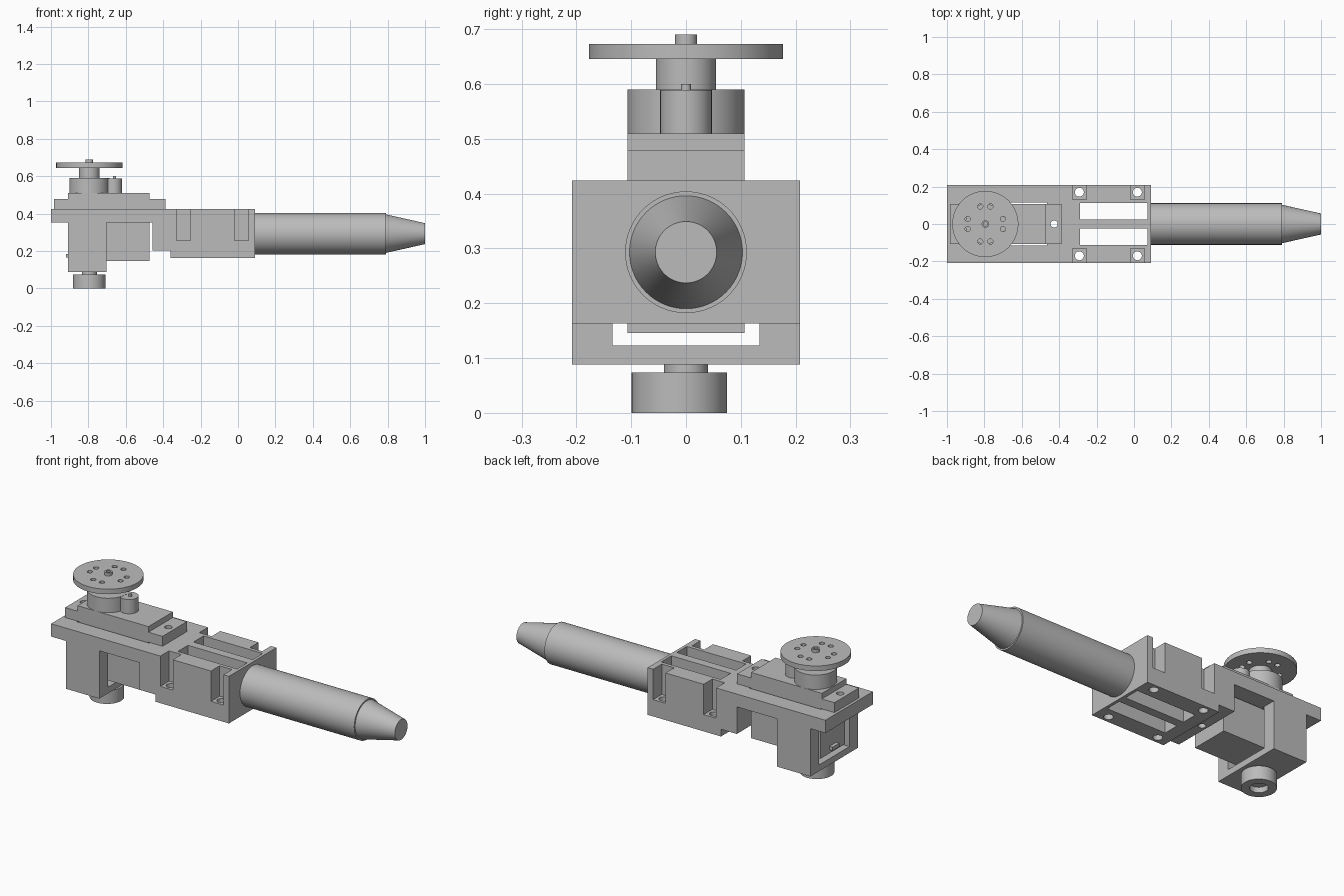
import bpy, bmesh
from math import radians
from mathutils import Matrix, Vector

if "Cube" in bpy.data.objects:
    bpy.data.objects.remove(bpy.data.objects["Cube"], do_unlink=True)

grey = bpy.data.materials.new("plain grey")
grey.diffuse_color = (0.5, 0.5, 0.5, 1)
grey.use_nodes = True
grey.node_tree.nodes["Principled BSDF"].inputs["Base Color"].default_value = (0.5, 0.5, 0.5, 1)


def finish(name, bm):
    bmesh.ops.recalc_face_normals(bm, faces=bm.faces)
    mesh = bpy.data.meshes.new(name)
    bm.to_mesh(mesh)
    bm.free()
    mesh.materials.append(grey)
    ob = bpy.data.objects.new(name, mesh)
    bpy.context.collection.objects.link(ob)
    return ob


def add_box(bm, x, y, z):
    centre = Vector([sum(r) / 2 for r in (x, y, z)])
    size = [r[1] - r[0] for r in (x, y, z)]
    bmesh.ops.create_cube(bm, size=1, matrix=Matrix.Translation(centre) @ Matrix.Diagonal((*size, 1)))


def add_rod(bm, x, y, z, r, segments=48):
    bmesh.ops.create_cone(bm, cap_ends=True, segments=segments, radius1=r, radius2=r,
                          depth=z[1] - z[0], matrix=Matrix.Translation((x, y, sum(z) / 2)))


def box(name, *ranges):
    bm = bmesh.new()
    add_box(bm, *ranges)
    return finish(name, bm)


def rod(name, x, y, z, r):
    bm = bmesh.new()
    add_rod(bm, x, y, z, r)
    return smooth(finish(name, bm))


def smooth(ob):
    bpy.ops.object.select_all(action='DESELECT')
    bpy.context.view_layer.objects.active = ob
    ob.select_set(True)
    bpy.ops.object.shade_smooth_by_angle(angle=radians(30))
    return ob


def cut(ob, bm):
    """Subtract the shapes in bm from ob and bake the result."""
    cutter = finish("cutter", bm)
    cutter.hide_render = True
    mod = ob.modifiers.new("cut", 'BOOLEAN')
    mod.operation, mod.solver, mod.object = 'DIFFERENCE', 'EXACT', cutter
    bpy.context.view_layer.objects.active = ob
    bpy.ops.object.modifier_apply(modifier=mod.name)
    bpy.data.objects.remove(cutter, do_unlink=True)
    smooth(ob)


AXIS = -0.795   # x of the motor axis
W = 0.208       # half width of the bracket
SCREWS = (-0.945, -0.427)

# Bracket: side profile extruded across its width
profile = [(-1, .353), (-.908, .353), (-.908, .088), (-.704, .088), (-.704, .353), (-.457, .353),
           (-.457, .203), (-.36, .203), (-.36, .163), (.09, .163), (.09, .424), (-1, .424)]
bm = bmesh.new()
face = bm.faces.new([bm.verts.new((x, -W, z)) for x, z in profile])
side = bmesh.ops.extrude_face_region(bm, geom=[face])["geom"]
bmesh.ops.translate(bm, verts=[v for v in side if isinstance(v, bmesh.types.BMVert)], vec=(0, 2 * W, 0))
bracket = finish("bracket", bm)

# Openings: leg tunnel, motor slot, two long windows, four side notches
bm = bmesh.new()
add_box(bm, (-.95, -.69), (-.134, .134), (.123, .352))
cut(bracket, bm)
bm = bmesh.new()
add_box(bm, (-.9085, -.465), (-.114, .114), (.33, .5))
for s in (-1, 1):
    add_box(bm, (-.29, .073), sorted((s * .024, s * .112)), (.1, .5))
    for x in (-.292, .018):
        add_box(bm, (x - .038, x + .038), sorted((s * .132, s * .25)), (.256, .5))
cut(bracket, bm)

# Screw holes
bm = bmesh.new()
for x in (-.292, .018):
    for y in (-.17, .17):
        add_rod(bm, x, y, (.1, .3), .024, 24)
for x in SCREWS:
    add_rod(bm, x, 0, (.1, .5), .019, 24)
cut(bracket, bm)

# Barrel with a tapered nose, lying along x
bm = bmesh.new()
rings = []
for x, r in ((.08, .111), (.79, .111), (.79, .103), (1, .056)):
    ring = bmesh.ops.create_circle(bm, segments=64, radius=r,
                                   matrix=Matrix.Translation((x, 0, .293)) @ Matrix.Rotation(radians(90), 4, 'Y'))
    rings.append(ring["verts"])
for a, b in zip(rings, rings[1:]):
    for i in range(64):
        j = (i + 1) % 64
        bm.faces.new((a[i], a[j], b[j], b[i]))
bm.faces.new(rings[0])
bm.faces.new(rings[-1])
smooth(finish("barrel", bm))

# Motor: case, mounting flange, lid and gear housing
box("motor_case", (-.9, -.474), (-.107, .107), (.146, .43))
flange = box("motor_flange", (-.985, -.388), (-.107, .107), (.424, .479))
bm = bmesh.new()
for x in SCREWS:
    add_rod(bm, x, 0, (.4, .5), .019, 24)
cut(flange, bm)
box("motor_lid", (-.908, -.474), (-.107, .107), (.478, .51))
rod("gear_housing", AXIS, 0, (.5, .59), .107)
rod("small_gear_housing", -.667, 0, (.5, .589), .047)
rod("gear_pin", -.66, 0, (.58, .6), .009)
box("cable_stub", (-.92, -.89), (-.03, .03), (.165, .185))

# Output shaft, horn disc and hub
rod("output_shaft", AXIS, 0, (.58, .65), .055)
disc = rod("horn_disc", AXIS, 0, (.645, .673), .177)
bm = bmesh.new()
for s in (-1, 1):
    for t in (-1, 1):
        for dx, dy in ((.094, .027), (.027, .094)):
            add_rod(bm, AXIS + s * dx, t * dy, (.6, .7), .014, 20)
cut(disc, bm)
hub = rod("horn_hub", AXIS, 0, (.66, .69), .02)
bm = bmesh.new()
add_rod(bm, AXIS, 0, (.68, .7), .011, 20)
cut(hub, bm)

# Lower pivot: neck and knob with a recessed underside
rod("pivot_neck", AXIS, 0, (.06, .1), .04)
knob = rod("pivot_knob", AXIS, -.012, (0, .074), .087)
bm = bmesh.new()
add_rod(bm, AXIS, -.012, (-.02, .03), .045)
cut(knob, bm)
